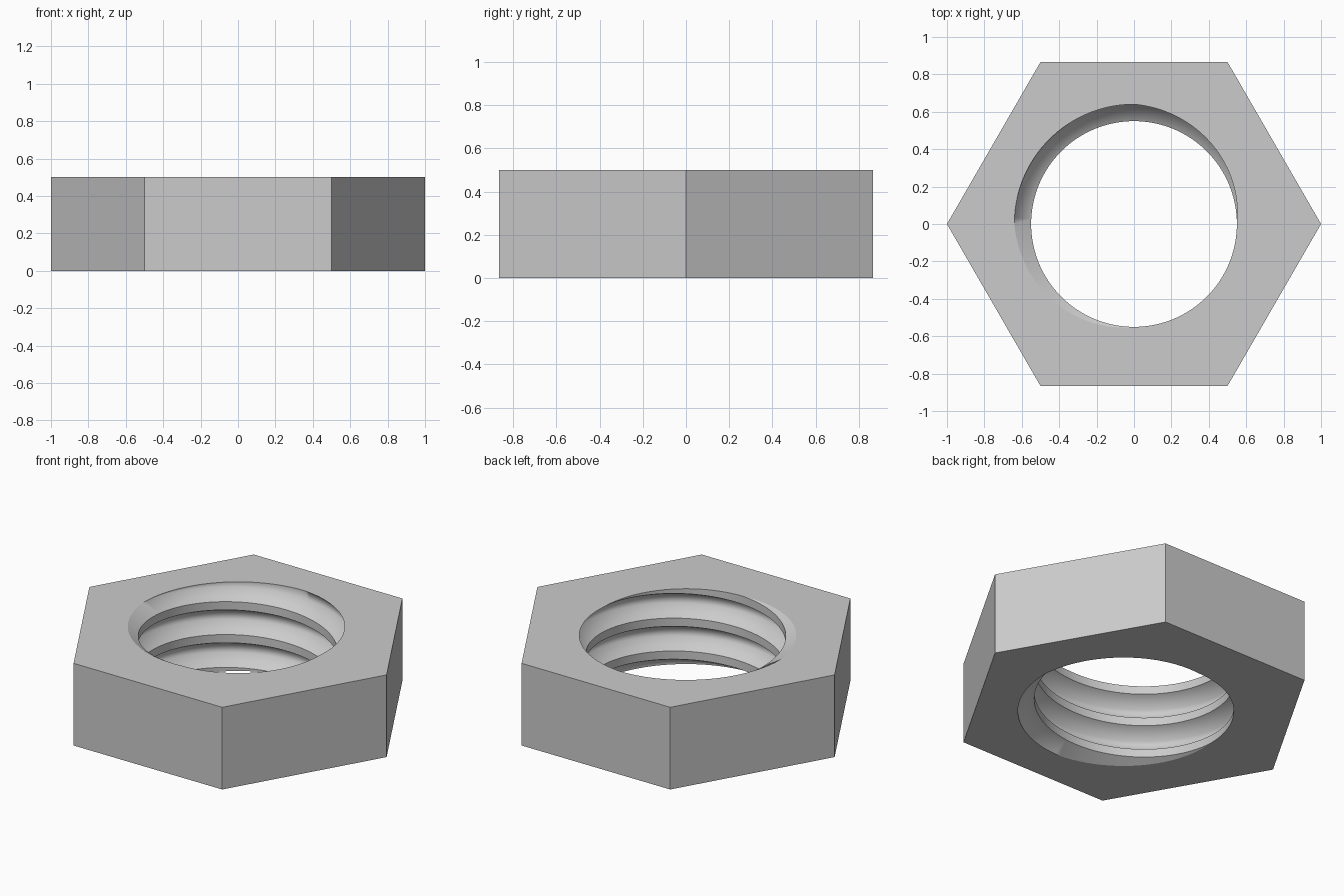
import bpy, bmesh
from math import cos, sin, pi, tau

cube = bpy.data.objects.get("Cube")
if cube:
    bpy.data.objects.remove(cube, do_unlink=True)

HEIGHT, PITCH, SEGMENTS = 0.5, 0.2, 128
CREST, ROOT = 0.55, 0.64

steel = bpy.data.materials.new("steel grey")
steel.use_nodes = True
colour = (0.6, 0.6, 0.6, 1)
steel.diffuse_color = colour
steel.node_tree.nodes["Principled BSDF"].inputs["Base Color"].default_value = colour

bm = bmesh.new()

# Right-handed trapezoidal thread: four equal profile steps per pitch
levels = range(-6, 13)
grid = {}
for i in range(SEGMENTS):
    a = tau * i / SEGMENTS
    for k in levels:
        r = ROOT if k % 4 < 2 else CREST
        grid[i, k] = bm.verts.new((r * cos(a), r * sin(a), PITCH * (k / 4 + i / SEGMENTS)))


def point(i, k):
    # One full turn climbs by one pitch
    return grid.get((i, k) if i < SEGMENTS else (0, k + 4))


for i in range(SEGMENTS):
    for k in levels:
        corners = [point(i, k), point(i + 1, k), point(i + 1, k + 1), point(i, k + 1)]
        if all(corners):
            bm.faces.new(corners).smooth = True
            if k % 4 >= 2:
                bm.edges.get(corners[:2]).smooth = False

# Trim the thread to the height of the nut
for z, direction in ((0, -1), (HEIGHT, 1)):
    bmesh.ops.bisect_plane(bm, geom=bm.verts[:] + bm.edges[:] + bm.faces[:], dist=1e-5,
                           plane_co=(0, 0, z), plane_no=(0, 0, direction), clear_outer=True)
bmesh.ops.delete(bm, geom=[v for v in bm.verts if not v.link_faces], context='VERTS')

# Hexagonal top and bottom faces around the threaded hole
rings = []
for z in (0, HEIGHT):
    rim = [e for e in bm.edges if e.is_boundary and all(abs(v.co.z - z) < 1e-4 for v in e.verts)]
    ring = [bm.verts.new((cos(n * pi / 3), sin(n * pi / 3), z)) for n in range(6)]
    outline = [bm.edges.new((ring[n], ring[(n + 1) % 6])) for n in range(6)]
    bmesh.ops.triangle_fill(bm, edges=rim + outline, use_beauty=True, normal=(0, 0, 1))
    for e in rim + outline:
        e.smooth = False
    rings.append(ring)

# Six flat sides
low, high = rings
for n in range(6):
    m = (n + 1) % 6
    bm.faces.new((low[n], low[m], high[m], high[n]))
for f in bm.faces:
    if all(abs(v.co.z - f.verts[0].co.z) < 1e-4 for v in f.verts):
        f.smooth = False
bmesh.ops.recalc_face_normals(bm, faces=bm.faces[:])

mesh = bpy.data.meshes.new("hex_nut")
bm.to_mesh(mesh)
bm.free()
mesh.materials.append(steel)
bpy.context.collection.objects.link(bpy.data.objects.new("hex_nut", mesh))
